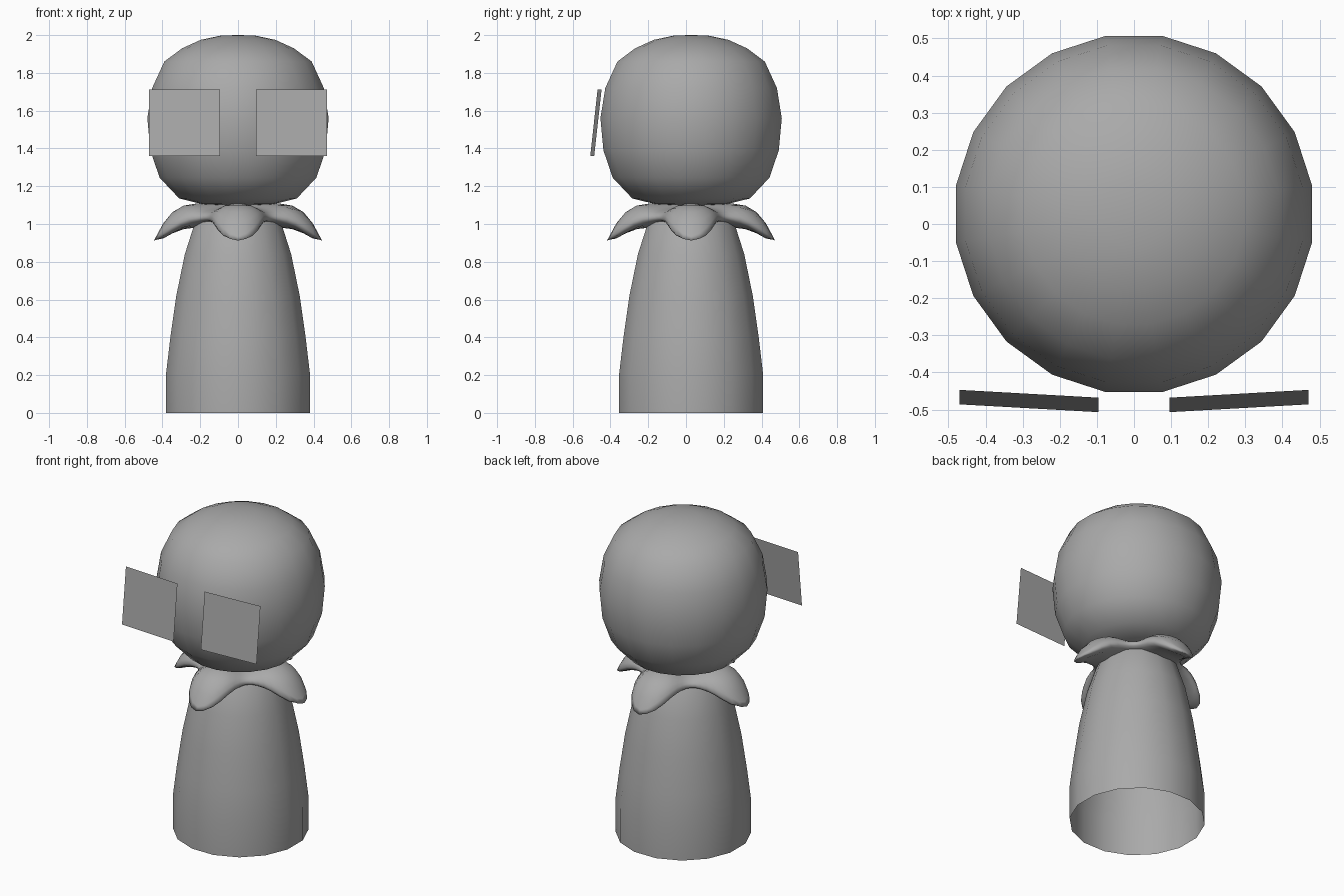
import bpy, bmesh, math

if "Cube" in bpy.data.objects:
    bpy.data.objects.remove(bpy.data.objects["Cube"])

CY = 0.027  # the figure's axis sits slightly behind the centre

grey = bpy.data.materials.new("plain grey")
grey.diffuse_color = (0.4, 0.4, 0.4, 1)
grey.use_nodes = True
grey.node_tree.nodes["Principled BSDF"].inputs["Base Color"].default_value = grey.diffuse_color


def finish(name, bm, smooth=True):
    bmesh.ops.remove_doubles(bm, verts=bm.verts, dist=1e-5)
    bmesh.ops.recalc_face_normals(bm, faces=bm.faces)
    mesh = bpy.data.meshes.new(name)
    bm.to_mesh(mesh)
    bm.free()
    mesh.materials.append(grey)
    for p in mesh.polygons:
        p.use_smooth = smooth
    ob = bpy.data.objects.new(name, mesh)
    bpy.context.collection.objects.link(ob)
    return ob


def rings(name, loops):
    """Skin a list of equal closed loops; loops at r = 0 collapse to a pole."""
    bm = bmesh.new()
    rows = [[bm.verts.new(p) for p in loop] for loop in loops]
    n = len(rows[0])
    for a, b in zip(rows, rows[1:]):
        for i in range(n):
            j = (i + 1) % n
            bm.faces.new((a[i], a[j], b[j], b[i]))
    return finish(name, bm)


def lathe(name, profile, sides, turn=0.5):
    step = 2 * math.pi / sides
    rings(name, [[(r * math.cos((i + turn) * step),
                   CY + r * math.sin((i + turn) * step), z)
                  for i in range(sides)] for r, z in profile])


def lookup(table, x):
    for (x0, y0), (x1, y1) in zip(table, table[1:]):
        if x <= x1:
            return y0 + (y1 - y0) * max(0, x - x0) / (x1 - x0)
    return table[-1][1]


# Rounded head
lathe("head", [(0, 2.0), (0.09, 1.998), (0.2, 1.975), (0.3, 1.93),
               (0.395, 1.86), (0.46, 1.72), (0.486, 1.56), (0.47, 1.39),
               (0.42, 1.245), (0.315, 1.135), (0.19, 1.105), (0, 1.095)], 20)

# Tapered body, open underneath
lathe("body", [(0.388, 0), (0.388, 0.21), (0.365, 0.40), (0.333, 0.62),
               (0.287, 0.84), (0.235, 1.0), (0.19, 1.07)], 16)

# Four-petal collar drooping around the neck
TOP = [(0, 1.11), (0.25, 1.108), (0.30, 1.095), (0.35, 1.065),
       (0.39, 1.025), (0.42, 0.975), (0.445, 0.92)]
LOW = [(0, 0.99), (0.24, 0.98), (0.30, 0.97), (0.34, 0.952),
       (0.38, 0.92), (0.41, 0.905), (0.445, 0.905)]
N = 64
SPAN = [0.0, 0.3, 0.5, 0.65, 0.78, 0.89, 0.97, 1.0]


def collar_loop(t, upper):
    loop = []
    for i in range(N):
        a = 2 * math.pi * i / N
        w = ((1 + math.cos(4 * a)) / 2) ** 1.2
        reach = 0.25 + 0.195 * w
        r = t * reach
        hi = lookup(TOP, r) - 0.045 * (1 - w) * t
        lo = lookup(LOW, r) + 0.025 * (1 - w)
        mid, half = (hi + lo) / 2, (hi - lo) / 2
        # the lips round together towards the rim
        half *= math.sqrt(max(0, 1 - t ** 8))
        z = mid + half if upper else mid - half
        loop.append((r * math.cos(a), CY + r * math.sin(a), z))
    return loop


rings("collar", [collar_loop(t, True) for t in SPAN]
      + [collar_loop(t, False) for t in reversed(SPAN[:-1])])

# Flat eye panels, tilted in front of the head
for side, name in ((-1, "left_eye_panel"), (1, "right_eye_panel")):
    bm = bmesh.new()
    corners = [(0.095, -0.507, 1.36), (0.47, -0.486, 1.36),
               (0.47, -0.447, 1.712), (0.095, -0.468, 1.712)]
    if side < 0:
        corners.reverse()
    vs = [bm.verts.new((side * x, y, z)) for x, y, z in corners]
    f = bm.faces.new(vs)
    mesh = bpy.data.meshes.new(name)
    bm.to_mesh(mesh)
    bm.free()
    mesh.materials.append(grey)
    bpy.context.collection.objects.link(bpy.data.objects.new(name, mesh))
